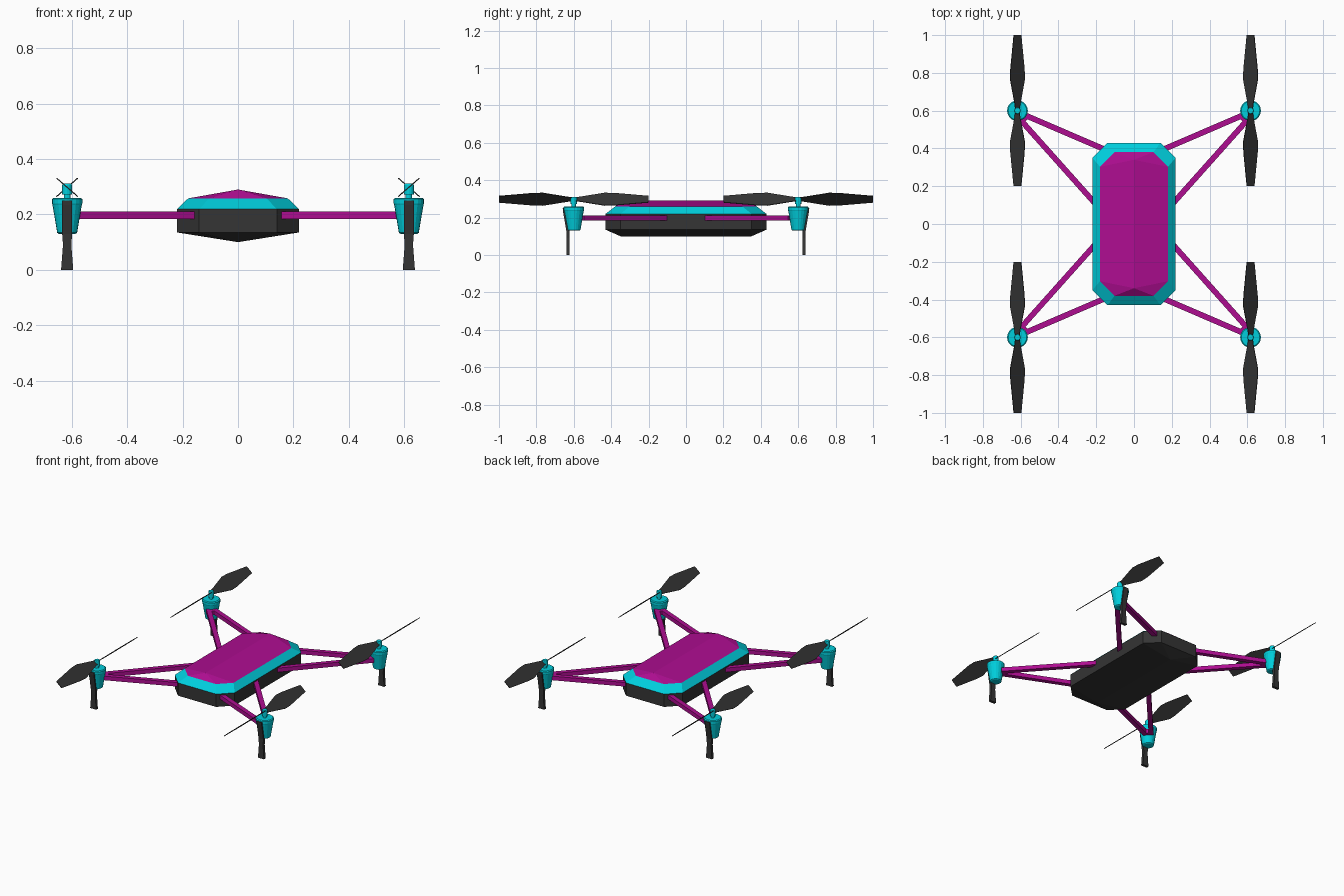
import bpy, bmesh, math
from mathutils import Vector

if "Cube" in bpy.data.objects:
    bpy.data.objects.remove(bpy.data.objects["Cube"])


def material(name, rgb):
    m = bpy.data.materials.new(name)
    m.diffuse_color = (*rgb, 1)
    m.use_nodes = True
    m.node_tree.nodes["Principled BSDF"].inputs["Base Color"].default_value = m.diffuse_color
    return m


CYAN = material("cyan", (0.0, 0.62, 0.72))
MAGENTA = material("magenta", (0.42, 0.004, 0.28))
DARK = material("charcoal", (0.035, 0.035, 0.035))


def finish(name, bm, mat):
    bmesh.ops.recalc_face_normals(bm, faces=bm.faces)
    me = bpy.data.meshes.new(name)
    bm.to_mesh(me)
    bm.free()
    me.materials.append(mat)
    ob = bpy.data.objects.new(name, me)
    bpy.context.collection.objects.link(ob)
    return ob


def hull(name, pts, mat, open_z=()):
    """Convex solid around points; flat caps at the given heights are removed."""
    bm = bmesh.new()
    for p in pts:
        bm.verts.new(p)
    bmesh.ops.convex_hull(bm, input=bm.verts)
    bmesh.ops.dissolve_limit(bm, angle_limit=0.01, verts=bm.verts, edges=bm.edges)
    bmesh.ops.recalc_face_normals(bm, faces=bm.faces)
    caps = [f for f in bm.faces if any(all(abs(v.co.z - z) < 1e-4 for v in f.verts) for z in open_z)]
    bmesh.ops.delete(bm, geom=caps, context='FACES_ONLY')
    return finish(name, bm, mat)


def loft(name, rings, mat):
    """Skin between equal-sized closed rings, capped at both ends."""
    bm = bmesh.new()
    rows = [[bm.verts.new(p) for p in r] for r in rings]
    n = len(rows[0])
    for a, b in zip(rows, rows[1:]):
        for i in range(n):
            j = (i + 1) % n
            bm.faces.new((a[i], a[j], b[j], b[i]))
    bm.faces.new(rows[0])
    bm.faces.new(rows[-1])
    return finish(name, bm, mat)


def turned(name, x, y, profile, mat, sides=20):
    rings = [[(x + r * math.cos(2 * math.pi * i / sides), y + r * math.sin(2 * math.pi * i / sides), z)
              for i in range(sides)] for r, z in profile]
    return loft(name, rings, mat)


def octagon(x, y, cut, z):
    half = [(x, y - cut), (x - cut, y)]
    return [(sx * a, sy * b, z) for sx in (1, -1) for sy in (1, -1) for a, b in half]


def bar(name, p, q, width, height, mat):
    p, q = Vector(p), Vector(q)
    side = (q - p).cross(Vector((0, 0, 1))).normalized() * width / 2
    up = Vector((0, 0, height / 2))
    loft(name, [[e - side - up, e + side - up, e + side + up, e - side + up] for e in (p, q)], mat)


# Body: dark lower shell, cyan bevel band, magenta roof
low, rim, top = octagon(.22, .43, .08, .135), octagon(.22, .43, .08, .22), octagon(.18, .38, .077, .258)
hull("body_shell", low + rim + [(0, -.35, .10), (0, .35, .10)], DARK, (.22,))
hull("body_band", rim + top, CYAN, (.22, .258))
hull("body_roof", top + [(0, -.34, .29), (0, .34, .29)], MAGENTA, (.258,))

MX, MY, PROP_Z = .617, .60, .298
for sx, xn in ((1, "right"), (-1, "left")):
    for sy, yn in ((1, "back"), (-1, "front")):
        tag = f"{yn}_{xn}"
        x, y = sx * MX, sy * MY

        # Two arms per corner and the joint where they meet
        bar("outer_arm_" + tag, (sx * .13, sy * .384, .197), (sx * .60, sy * .586, .197), .03, .027, MAGENTA)
        bar("inner_arm_" + tag, (sx * .18, sy * .08, .197), (sx * .605, sy * .556, .197), .03, .027, MAGENTA)
        bar("arm_joint_" + tag, (sx * .565, sy * .575, .197), (sx * .595, sy * .54, .197), .028, .026, MAGENTA)

        # Motor cup, shaft and hub
        turned("motor_" + tag, x, y, [(.03, .13), (.036, .134), (.053, .235), (.055, .24), (.055, .255),
                                      (.049, .26)], CYAN)
        turned("shaft_" + tag, x, y, [(.012, .258), (.012, .285)], CYAN, 12)
        turned("hub_" + tag, x, y, [(.018, .272), (.018, .306), (.015, .311)], CYAN, 12)

        # Leg: strap along the outside of the cup, then a flaring foot
        leg = [(.018, .036, .059, .25), (.018, .036, .058, .235), (.018, .022, .040, .13),
               (.015, .022, .040, .09), (.022, .022, .040, 0)]
        loft("leg_" + tag, [[(x - w, sy * (MY + a), z), (x + w, sy * (MY + a), z),
                             (x + w, sy * (MY + b), z), (x - w, sy * (MY + b), z)]
                            for w, a, b, z in leg], DARK)

        # Propeller blades, pitched opposite ways; diagonal pairs spin alike
        pitch = math.radians(41)
        for d, dn in ((1, "a"), (-1, "b")):
            tilt = -1 if d == -sx * sy else 1
            c, s = math.cos(pitch), -math.sin(pitch) * tilt * -1
            rings = []
            for r, w in ((.005, .016), (.03, .018), (.165, .051), (.22, .049), (.40, .026)):
                t = .002
                rings.append([(x + u * c - v * s, y + d * r, PROP_Z + u * s + v * c)
                              for u, v in ((-w, -t), (w, -t), (w, t), (-w, t))])
            loft(f"blade_{dn}_{tag}", rings, DARK)
